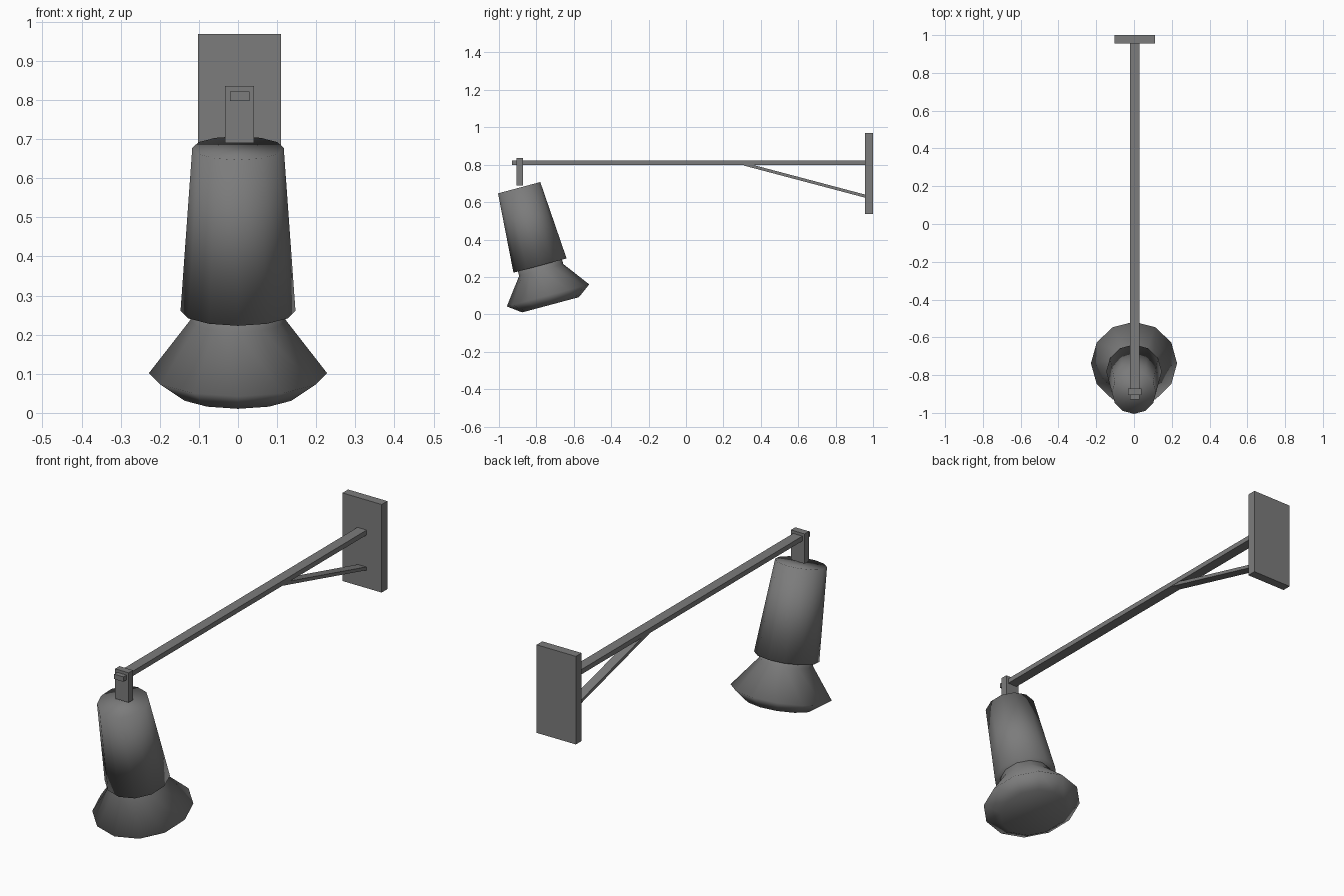
import bpy
import bmesh
import math
from mathutils import Matrix, Vector

cube = bpy.data.objects.get("Cube")
if cube:
    bpy.data.objects.remove(cube, do_unlink=True)

# Single painted-metal colour
grey = bpy.data.materials.new("grey metal")
grey.use_nodes = True
colour = (0.2, 0.2, 0.2, 1)
grey.diffuse_color = colour
grey.node_tree.nodes["Principled BSDF"].inputs["Base Color"].default_value = colour


def finish(name, bm, smooth=False):
    bmesh.ops.recalc_face_normals(bm, faces=bm.faces)
    for face in bm.faces:
        face.smooth = smooth
    mesh = bpy.data.meshes.new(name)
    bm.to_mesh(mesh)
    bm.free()
    mesh.materials.append(grey)
    obj = bpy.data.objects.new(name, mesh)
    bpy.context.collection.objects.link(obj)
    return obj


def box(name, centre, size, tilt=0):
    bm = bmesh.new()
    matrix = (Matrix.Translation(centre) @ Matrix.Rotation(tilt, 4, "X")
              @ Matrix.Diagonal((*size, 1)))
    bmesh.ops.create_cube(bm, size=1, matrix=matrix)
    return finish(name, bm)


def turned(name, profile, sides=12):
    """Closed turned solid; profile holds (distance below the cap, radius)."""
    bm = bmesh.new()
    rings = []
    for drop, radius in profile:
        ring = []
        for i in range(sides):
            a = math.tau * i / sides
            ring.append(bm.verts.new((radius * math.cos(a), radius * math.sin(a), -drop)))
        rings.append(ring)
    for upper, lower in zip(rings, rings[1:]):
        for i in range(sides):
            j = (i + 1) % sides
            bm.faces.new((upper[i], lower[i], lower[j], upper[j]))
    bm.faces.new(rings[0])
    bm.faces.new(rings[-1])
    bm.transform(Matrix.Translation((0, -0.892, 0.677))
                 @ Matrix.Rotation(math.radians(15), 4, "X"))
    return finish(name, bm, smooth=True)


# Wall mount and arm
box("wall_plate", (0.004, 0.978, 0.753), (0.213, 0.044, 0.432))
box("arm", (0.004, 0.015, 0.81), (0.05, 1.89, 0.024))
box("lamp_bracket", (0.004, -0.889, 0.763), (0.074, 0.034, 0.146))

# Diagonal brace between arm and plate
start, end = Vector((0.004, 0.312, 0.803)), Vector((0.004, 0.965, 0.63))
span = end - start
box("brace", (start + end) / 2, (0.046, span.length, 0.016), math.atan2(span.z, span.y))

# Tilted lamp head
turned("lamp_body", [(0, 0.117), (0.431, 0.147)])
turned("lamp_shade", [(0.4, 0.122), (0.455, 0.122), (0.596, 0.228), (0.648, 0.157)])
